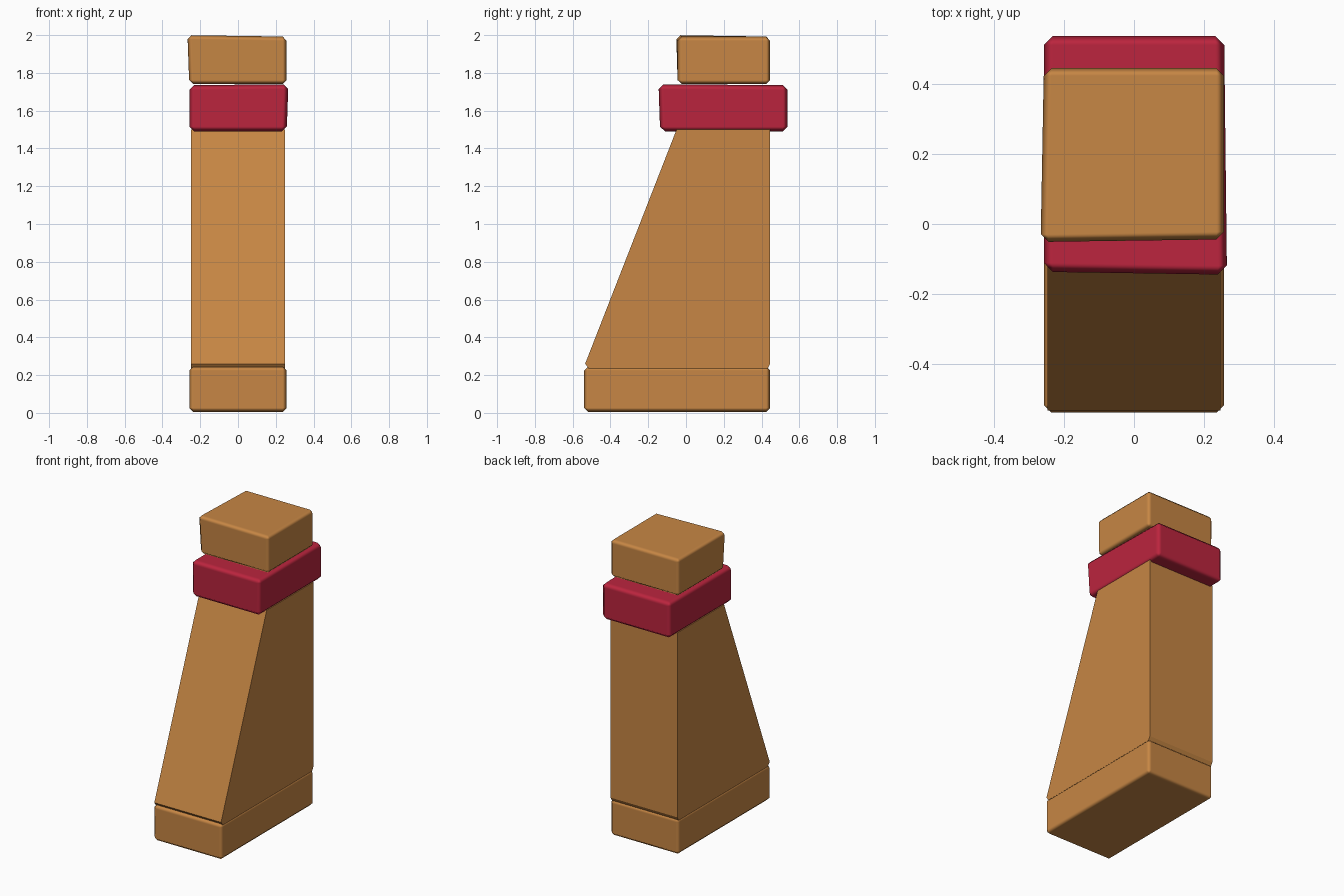
import bpy
import bmesh
from mathutils import Vector

if "Cube" in bpy.data.objects:
    bpy.data.objects.remove(bpy.data.objects["Cube"])


def material(name, rgb):
    m = bpy.data.materials.new(name)
    m.diffuse_color = (*rgb, 1)
    m.use_nodes = True
    m.node_tree.nodes["Principled BSDF"].inputs["Base Color"].default_value = m.diffuse_color
    return m


wood = material("light_wood", (0.57, 0.24, 0.058))
red = material("crimson", (0.50, 0.018, 0.048))


def prism(name, profile, half_width, mat, bevel=0, corner=None, nudge=(0, 0, 0)):
    """Extrude a side profile (y, z) across x; optionally nudge one corner and bevel."""
    bm = bmesh.new()
    left = [bm.verts.new((-half_width, y, z)) for y, z in profile]
    right = [bm.verts.new((half_width, y, z)) for y, z in profile]
    bm.faces.new(left)
    bm.faces.new(right[::-1])
    n = len(profile)
    for i in range(n):
        j = (i + 1) % n
        bm.faces.new((left[i], right[i], right[j], left[j]))
    if corner:
        v = min(bm.verts, key=lambda p: (p.co - Vector(corner)).length)
        v.co += Vector(nudge)
    bmesh.ops.recalc_face_normals(bm, faces=bm.faces)
    mesh = bpy.data.meshes.new(name)
    bm.to_mesh(mesh)
    bm.free()
    mesh.materials.append(mat)
    ob = bpy.data.objects.new(name, mesh)
    bpy.context.collection.objects.link(ob)
    if bevel:
        for p in mesh.polygons:
            p.use_smooth = True
        mod = ob.modifiers.new("soft_edges", "BEVEL")
        mod.width = bevel
        mod.segments = 1
        mod.limit_method = 'NONE'
        mod.harden_normals = True
    return ob


def block(name, y0, y1, z0, z1, mat, **kw):
    return prism(name, [(y0, z0), (y1, z0), (y1, z1), (y0, z1)], 0.258, mat, **kw)


# Base block
block("base_block", -0.54, 0.446, 0.005, 0.246, wood, bevel=0.022)

# Tapered shaft: sloping front, upright back
prism("tapered_shaft",
      [(-0.515, 0.235), (0.432, 0.235), (0.446, 0.26), (0.446, 1.5),
       (-0.05, 1.5), (-0.534, 0.26)], 0.248, wood)

# Red collar, slightly uneven at its front right top corner
block("red_collar", -0.137, 0.538, 1.49, 1.735, red, bevel=0.026,
      corner=(0.258, -0.137, 1.735), nudge=(0.009, -0.009, 0.005))

# Top cap, slightly uneven at its front left top corner
block("top_cap", -0.044, 0.446, 1.74, 1.992, wood, bevel=0.022,
      corner=(-0.258, -0.044, 1.992), nudge=(-0.01, -0.008, 0.008))
